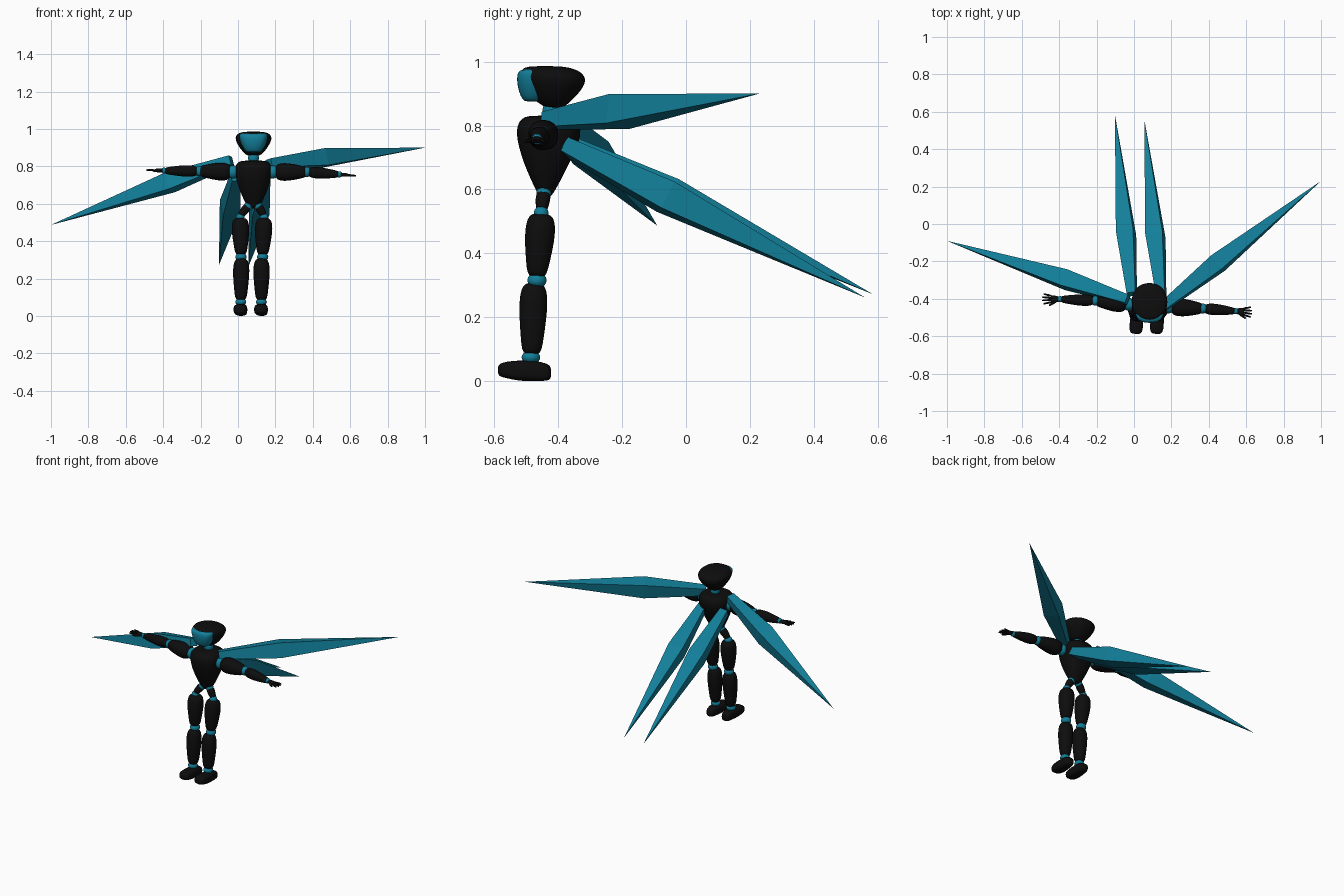
import bpy, bmesh
from math import sin, cos, pi, copysign
from mathutils import Vector

cube = bpy.data.objects.get("Cube")
if cube:
    bpy.data.objects.remove(cube, do_unlink=True)


def material(name, color):
    m = bpy.data.materials.new(name)
    m.use_nodes = True
    m.diffuse_color = (*color, 1)
    bsdf = m.node_tree.nodes["Principled BSDF"]
    bsdf.inputs["Base Color"].default_value = (*color, 1)
    bsdf.inputs["Roughness"].default_value = 0.6
    return m


BLACK = material("matte black", (0.004, 0.004, 0.004))
TEAL = material("teal", (0.006, 0.21, 0.32))


def loft(name, a, b, rows, mat=BLACK, power=2.2, sides=16, phase=0, smooth=True):
    """Skin rings along a-b; each row is (t, radius_u, radius_v, shift_v)."""
    a, b = Vector(a), Vector(b)
    d = (b - a).normalized()
    ref = Vector((0, 1, 0)) if abs(d.z) > 0.7 else Vector((0, 0, 1))
    u = d.cross(ref).normalized()
    v = u.cross(d)
    bm = bmesh.new()
    rings = []
    for t, ru, rv, *shift in rows:
        c = a.lerp(b, t) + v * (shift[0] if shift else 0)
        if ru == 0:
            rings.append([bm.verts.new(c)])
            continue
        ring = []
        for i in range(sides):
            p = phase + 2 * pi * i / sides
            x, y = (copysign(abs(f) ** (2 / power), f) for f in (cos(p), sin(p)))
            ring.append(bm.verts.new(c + u * x * ru + v * y * rv))
        rings.append(ring)
    for r, s in zip(rings, rings[1:]):
        for i in range(sides):
            j = (i + 1) % sides
            if len(s) == 1:
                bm.faces.new((r[i], r[j], s[0]))
            else:
                bm.faces.new((r[i], r[j], s[j], s[i]))
    for end in (rings[0], rings[-1]):
        if len(end) > 1:
            bm.faces.new(end)
    bmesh.ops.recalc_face_normals(bm, faces=bm.faces)
    me = bpy.data.meshes.new(name)
    bm.to_mesh(me)
    bm.free()
    me.materials.append(mat)
    ob = bpy.data.objects.new(name, me)
    bpy.context.collection.objects.link(ob)
    if smooth:
        me.polygons.foreach_set("use_smooth", [True] * len(me.polygons))
        ob.modifiers.new("soften", "SUBSURF").levels = 1
        ob.modifiers["soften"].render_levels = 1
    return ob


def limb(name, a, b, r0, r1, mat=BLACK):
    """Rounded, tapering limb segment."""
    rows = [(0, r0 * .45), (.04, r0 * .8), (.16, r0), (.4, r0 * 1.03),
            (.75, r0 * .4 + r1 * .6), (.94, r1), (1, r1 * .6)]
    return loft(name, a, b, [(t, r, r) for t, r in rows], mat)


def joint(name, at, r, squash=1):
    rows = [(sin(k * pi / 12) / 2 + .5, r * cos(k * pi / 12), r * cos(k * pi / 12))
            for k in range(-5, 6)]
    h = Vector((0, 0, r * squash))
    return loft(name, Vector(at) - h, Vector(at) + h, rows, TEAL, 2)


# Torso and head
X, Y = .083, -.43
loft("torso", (X, Y, .575), (X, Y, .832),
     [(0, .02, .015, -.01), (.04, .035, .024, -.01), (.2, .055, .046, -.008),
      (.42, .08, .073, -.006), (.62, .095, .093, -.002), (.76, .101, .103, .001),
      (.88, .1, .1, 0), (.96, .086, .086, 0), (1, .066, .066, 0)], power=2.4)
joint("neck", (X, Y + .01, .845), .03, 1.2)
loft("head", (X, Y, .853), (X, Y, .986),
     [(0, .02, .018, .02), (.06, .04, .036, .018), (.2, .06, .061, .014),
      (.4, .08, .083, .018), (.6, .095, .1, .018), (.76, .1, .104, .013),
      (.9, .09, .092, .004), (.97, .07, .07, -.006), (1, .04, .04, -.012)])
loft("visor", (X, Y - .04, .875), (X, Y - .04, .977),
     [(0, .03, .02, -.012), (.05, .045, .034, -.008), (.3, .06, .052, -.002),
      (.6, .073, .06, 0), (.85, .077, .059, 0), (.96, .074, .052, 0),
      (1, .06, .03, 0)], TEAL, 2.6)

# Legs: x of hip root, thigh top, knee, shin, foot
LEGS = {"right": (.055, .012, .016, .018, .015), "left": (.108, .139, .132, .126, .125)}
for side, (root, top, knee, shin, foot) in LEGS.items():
    joint(side + "_hip_joint", (root, -.445, .588), .024)
    limb(side + "_hip_link", (root, -.445, .59), (top, -.452, .535), .023, .018)
    joint(side + "_thigh_joint", (top, -.453, .525), .024)
    limb(side + "_thigh", (top, -.452, .525), (knee, -.467, .325), .047, .032)
    joint(side + "_knee", (knee, -.466, .316), .031, .8)
    limb(side + "_shin", (shin, -.475, .308), (foot, -.483, .082), .044, .032)
    joint(side + "_ankle", (foot, -.485, .075), .03, .7)
    loft(side + "_foot", (foot + .006, -.422, .033), (foot - .006, -.588, .033),
         [(0, .018, .018, -.007), (.05, .028, .027, -.005), (.3, .033, .033),
          (.6, .037, .033), (.85, .037, .026, .003), (.96, .03, .021, .002),
          (1, .018, .013, .002)], power=3)

# Arms: shoulder, elbow, wrist, fingertip
ARMS = {"right": ((-.025, -.43, .77), (-.205, -.41, .775), (-.395, -.402, .777), (-.495, -.4, .781)),
        "left": ((.185, -.443, .77), (.367, -.452, .77), (.542, -.466, .757), (.635, -.472, .75))}
for side, pts in ARMS.items():
    shoulder, elbow, wrist, tip = map(Vector, pts)
    joint(side + "_shoulder", shoulder, .036)
    limb(side + "_upper_arm", shoulder.lerp(elbow, .08), elbow, .048, .031)
    joint(side + "_elbow", elbow, .028)
    limb(side + "_forearm", elbow.lerp(wrist, .05), wrist, .031, .019)
    joint(side + "_wrist", wrist, .017)
    reach = tip - wrist
    palm_end = wrist + reach * .5
    loft(side + "_palm", wrist, palm_end,
         [(0, .01, .008), (.15, .015, .01), (.6, .02, .011), (.95, .021, .009), (1, .015, .005)])
    # Fanned fingers and a forward thumb
    for k in range(4):
        w = (k - 1.5) / 1.5
        across = Vector((0, w, 0))
        limb(f"{side}_finger_{k + 1}", wrist + reach * .45 + across * .016,
             wrist + reach * (1 - .1 * abs(w)) + across * .027, .0055, .004)
    limb(side + "_thumb", wrist + reach * .2 - Vector((0, .01, 0)),
         wrist + reach * .6 - Vector((0, .036, .004)), .007, .0045)

# Four long faceted wing blades: root, tip, roll
WINGS = {"left_upper_wing": ((.165, -.435, .815), (1, .23, .9), .2),
         "right_upper_wing": ((-.035, -.405, .832), (-1, -.09, .487), -.2),
         "left_lower_wing": ((.145, -.385, .74), (.055, .56, .262), .15),
         "right_lower_wing": ((-.012, -.375, .745), (-.102, .585, .272), .15)}
for name, (root, tip, roll) in WINGS.items():
    loft(name, root, tip, [(0, .034, .034), (.34, .066, .066), (1, 0, 0)],
         TEAL, 2, 4, pi / 4 + roll, smooth=False)
